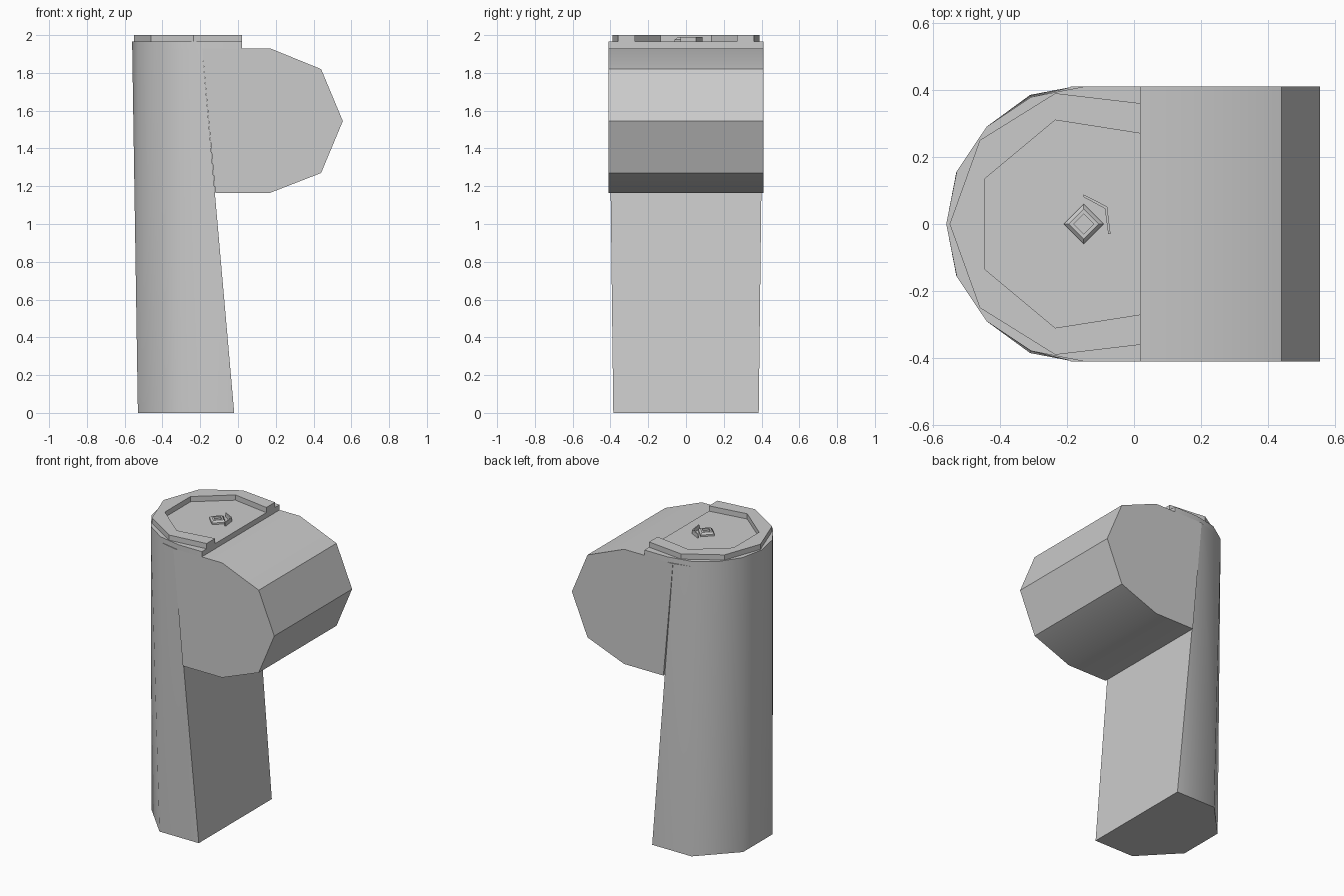
import bpy, bmesh, math

cube = bpy.data.objects.get("Cube")
if cube:
    bpy.data.objects.remove(cube)

grey = bpy.data.materials.new("plain grey")
grey.use_nodes = True
GREY = (0.6, 0.6, 0.6, 1)
grey.diffuse_color = GREY
grey.node_tree.nodes["Principled BSDF"].inputs["Base Color"].default_value = GREY


def finish(name, bm):
    bmesh.ops.recalc_face_normals(bm, faces=bm.faces)
    mesh = bpy.data.meshes.new(name)
    bm.to_mesh(mesh)
    bm.free()
    mesh.materials.append(grey)
    obj = bpy.data.objects.new(name, mesh)
    bpy.context.collection.objects.link(obj)
    bpy.ops.object.select_all(action='DESELECT')
    obj.select_set(True)
    bpy.context.view_layer.objects.active = obj
    bpy.ops.object.shade_smooth_by_angle(angle=math.radians(30))
    return obj


def prism(name, points, offset):
    """Extrude a flat outline along an offset."""
    bm = bmesh.new()
    face = bm.faces.new([bm.verts.new(p) for p in points])
    out = bmesh.ops.extrude_face_region(bm, geom=[face], use_keep_orig=True)
    moved = [g for g in out["geom"] if isinstance(g, bmesh.types.BMVert)]
    bmesh.ops.translate(bm, verts=moved, vec=offset)
    return finish(name, bm)


def mirrored(half):
    """Complete a half outline with its mirror across y = 0."""
    return half + [(x, -y) for x, y in reversed(half) if y]


def at(points, z):
    return [(x, y, z) for x, y in points]


BACK, RADIUS = -0.15, 0.41
arc = [(BACK - RADIUS * math.sin(i * math.pi / 8),
        RADIUS * math.cos(i * math.pi / 8) if i < 4 else 0) for i in range(5)]

# Handle: many-sided top tapering to a six-sided foot
top = mirrored([(-0.19, 0.408)] + arc[1:])
foot = mirrored([(-0.02, 0.385), (-0.31, 0.385), (-0.53, 0.155)])
bm = bmesh.new()
for point in at(top, 1.93) + at(foot, 0):
    bm.verts.new(point)
bmesh.ops.convex_hull(bm, input=bm.verts)
bmesh.ops.dissolve_limit(bm, angle_limit=0.01, verts=bm.verts, edges=bm.edges)
finish("handle", bm)

# Barrel-shaped head reaching forward from the handle
head = [(-0.19, 1.93), (0.17, 1.93), (0.44, 1.82), (0.555, 1.545),
        (0.44, 1.27), (0.17, 1.165), (-0.12, 1.165)]
prism("head", [(x, -RADIUS, z) for x, z in head], (0, 2 * RADIUS, 0))

# Cap plate over the handle
prism("cap_plate", at(mirrored([(0.02, RADIUS)] + arc), 1.93), (0, 0, 0.035))

# Raised rim, open towards the head
outer = [(0.02, 0.36), (-0.235, 0.39), (-0.46, 0.25), (-0.55, 0)]
inner = [(0.02, 0.27), (-0.235, 0.31), (-0.445, 0.135)]
rim = mirrored(outer) + list(reversed(mirrored(inner)))
prism("cap_rim", at(rim, 1.963), (0, 0, 0.037))

# Diamond button with a sunken middle
bm = bmesh.new()
rings = []
for radius, z in ((0.06, 1.963), (0.06, 1.976), (0.045, 1.988), (0.03, 1.988), (0.03, 1.975)):
    rings.append([bm.verts.new((BACK + radius * math.cos(i * math.pi / 2),
                                radius * math.sin(i * math.pi / 2), z)) for i in range(4)])
for low, high in zip(rings, rings[1:]):
    for i in range(4):
        j = (i + 1) % 4
        bm.faces.new((low[i], low[j], high[j], high[i]))
bm.faces.new(rings[0])
bm.faces.new(rings[-1])
finish("diamond_button", bm)

# Thin bent fin beside the button
fin = [(-0.15, 0.088), (-0.08, 0.052), (-0.07, -0.03),
       (-0.077, -0.03), (-0.087, 0.046), (-0.15, 0.08)]
prism("button_fin", at(fin, 1.963), (0, 0, 0.028))
